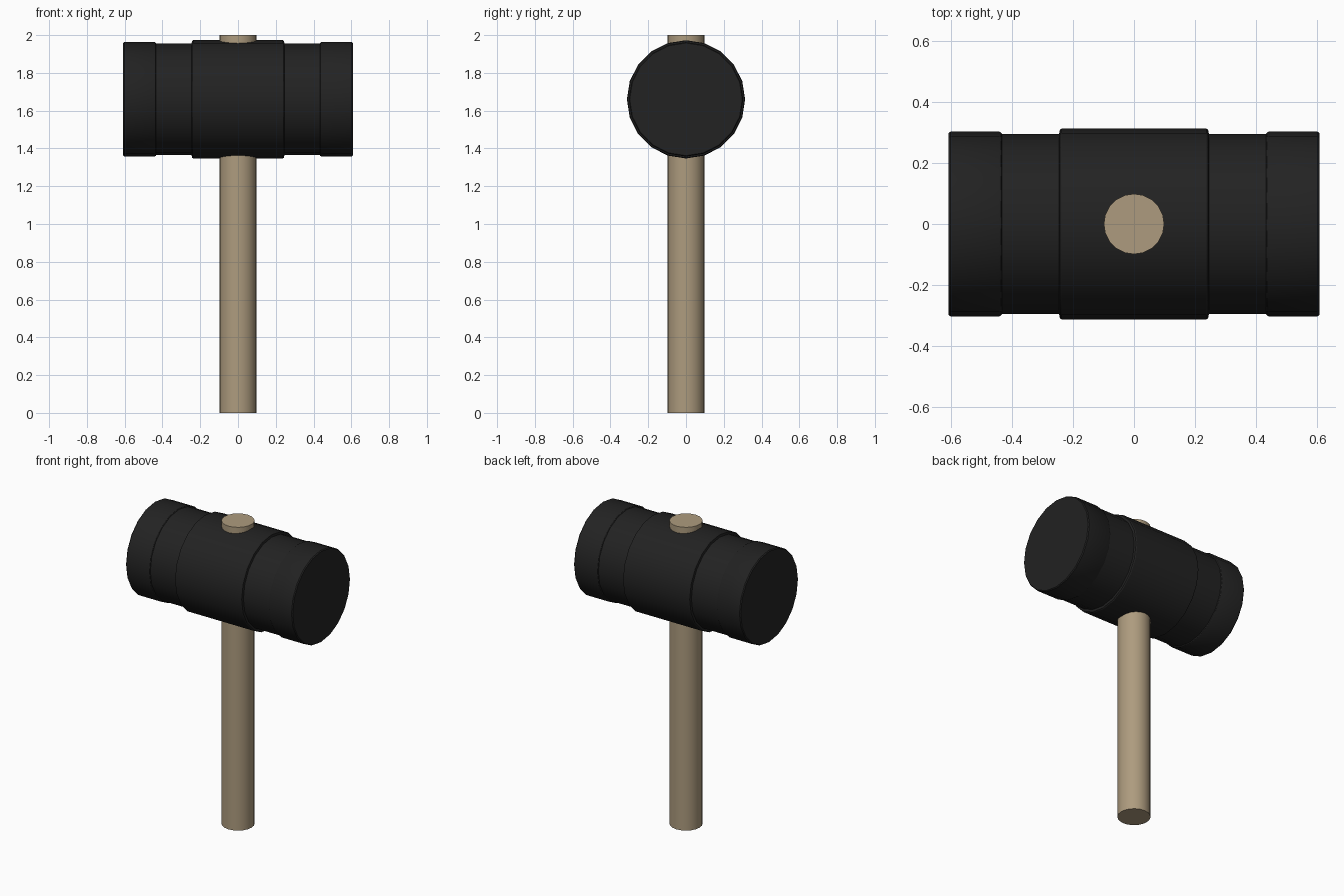
import bpy, bmesh, math

if "Cube" in bpy.data.objects:
    bpy.data.objects.remove(bpy.data.objects["Cube"])

SIDES = 20


def lathe(name, profile, color, axis, center):
    """Revolve (position, radius) rings around an axis and cap both ends."""
    bm = bmesh.new()
    rings = []
    for p, r in profile:
        ring = []
        for i in range(SIDES):
            a = 2 * math.pi * i / SIDES
            u, v = r * math.cos(a), r * math.sin(a)
            ring.append(bm.verts.new((p, u, v + center) if axis == 'X' else (u, v, p + center)))
        rings.append(ring)
    for a, b in zip(rings, rings[1:]):
        for i in range(SIDES):
            j = (i + 1) % SIDES
            bm.faces.new((a[i], a[j], b[j], b[i]))
    bm.faces.new(rings[0])
    bm.faces.new(rings[-1])
    bmesh.ops.recalc_face_normals(bm, faces=bm.faces)
    mesh = bpy.data.meshes.new(name)
    bm.to_mesh(mesh)
    bm.free()
    obj = bpy.data.objects.new(name, mesh)
    bpy.context.collection.objects.link(obj)
    mat = bpy.data.materials.new(name + "_material")
    mat.diffuse_color = color
    mat.use_nodes = True
    mat.node_tree.nodes["Principled BSDF"].inputs["Base Color"].default_value = mat.diffuse_color
    mesh.materials.append(mat)
    bpy.ops.object.select_all(action='DESELECT')
    obj.select_set(True)
    bpy.context.view_layer.objects.active = obj
    bpy.ops.object.shade_smooth_by_angle(angle=math.radians(30))
    return obj


# Rubber head: raised middle band, recessed necks, raised end bands
half = [(0.237, 0.313), (0.243, 0.309), (0.246, 0.295), (0.433, 0.295),
        (0.436, 0.300), (0.442, 0.303), (0.602, 0.303), (0.608, 0.298)]
profile = [(-x, r) for x, r in reversed(half)] + half
lathe("mallet_head", profile, (0.016, 0.016, 0.016, 1), 'X', 1.66)

# Wooden handle running right through the head
lathe("handle", [(0, 0.099), (2.0, 0.099)], (0.42, 0.33, 0.21, 1), 'Z', 0)
